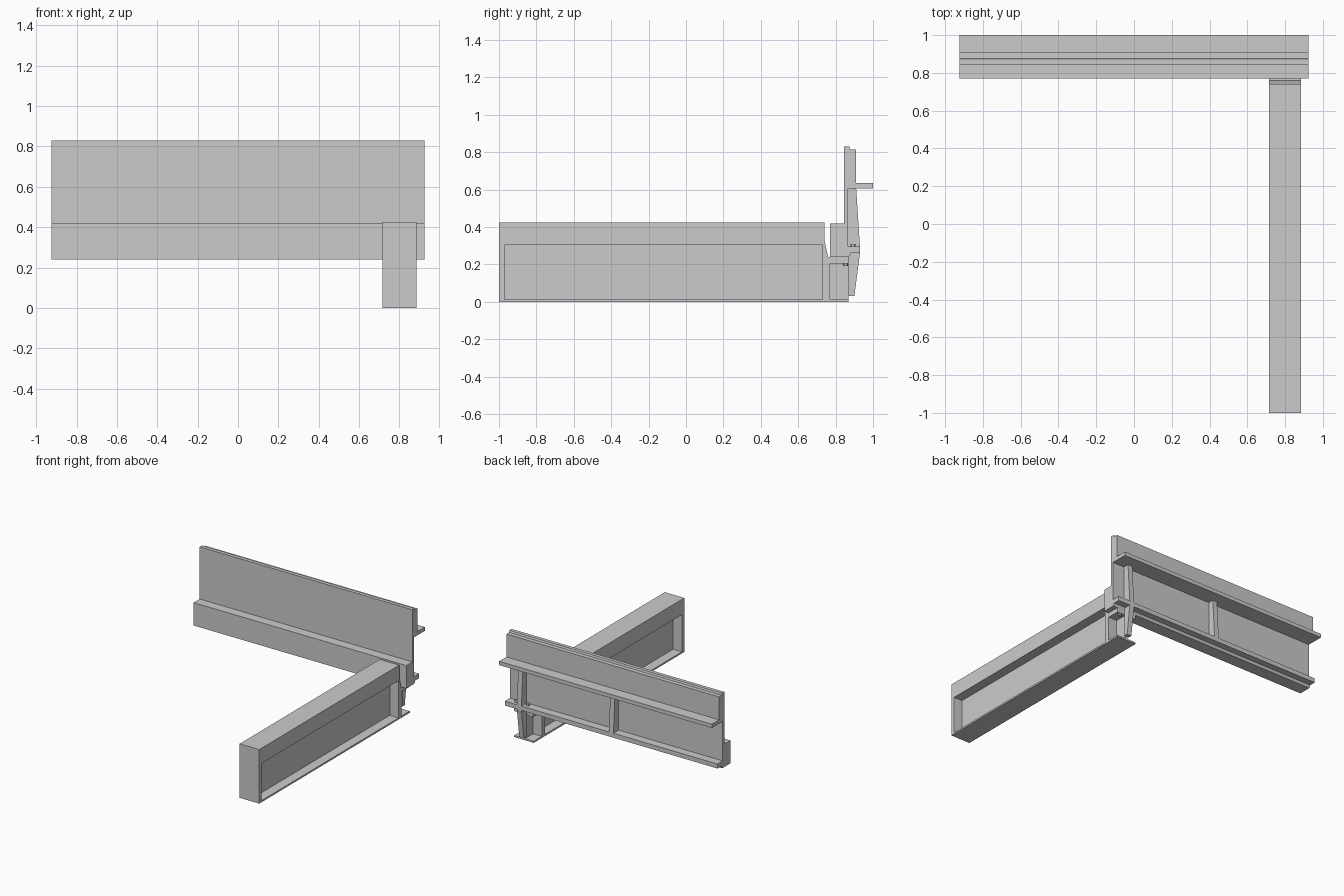
import bpy, bmesh
from mathutils import Vector

if "Cube" in bpy.data.objects:
    bpy.data.objects.remove(bpy.data.objects["Cube"])

CX = 0.80  # centre line of the cross beam


def prism(name, profile, x0, x1):
    """Extrude a (y, z) outline along x."""
    bm = bmesh.new()
    face = bm.faces.new([bm.verts.new((x0, y, z)) for y, z in profile])
    ext = bmesh.ops.extrude_face_region(bm, geom=[face])
    verts = [g for g in ext["geom"] if isinstance(g, bmesh.types.BMVert)]
    bmesh.ops.translate(bm, verts=verts, vec=Vector((x1 - x0, 0, 0)))
    bmesh.ops.recalc_face_normals(bm, faces=bm.faces)
    me = bpy.data.meshes.new(name)
    bm.to_mesh(me)
    bm.free()
    ob = bpy.data.objects.new(name, me)
    bpy.context.collection.objects.link(ob)
    return ob


def rect(y0, y1, z0, z1):
    return [(y0, z0), (y1, z0), (y1, z1), (y0, z1)]


def bolt(name, x, y, z):
    bpy.ops.mesh.primitive_cylinder_add(vertices=6, radius=0.014, depth=0.015,
                                        location=(x, y, z))
    bpy.context.object.name = name


# Long edge girder with parapet, upper ledge and lower flange
prism("edge_girder", [
    (0.77, 0.24), (0.87, 0.24), (0.88, 0.26), (0.93, 0.26), (0.93, 0.295),
    (0.865, 0.295), (0.865, 0.605), (1.0, 0.605), (1.0, 0.635), (0.91, 0.635),
    (0.91, 0.815), (0.877, 0.815), (0.873, 0.83), (0.845, 0.83),
    (0.845, 0.42), (0.77, 0.42)], -0.925, 0.925)

# Tapered stiffeners on the girder's rear face
rib = [(0.865, 0.295), (0.93, 0.295), (0.91, 0.605), (0.865, 0.605)]
for name, x in (("middle_stiffener", 0.0), ("end_stiffener", CX)):
    prism(name, rib, x - 0.02, x + 0.02)

# Cross beam: solid outline, then side pockets leave a thin web
beam = prism("cross_beam", [
    (-1, 0), (0.87, 0), (0.87, 0.24), (0.76, 0.24), (0.74, 0.33),
    (0.74, 0.425), (-1, 0.425)], CX - 0.085, CX + 0.085)
pockets = [rect(-0.97, 0.73, 0.013, 0.305), rect(0.77, 0.9, 0.013, 0.205)]
for side in (-1, 1):
    for i, outline in enumerate(pockets):
        a, b = sorted((CX + side * 0.009, CX + side * 0.12))
        cutter = prism(f"pocket_cutter_{i}", outline, a, b)
        mod = beam.modifiers.new("pocket", 'BOOLEAN')
        mod.object = cutter
        mod.operation = 'DIFFERENCE'
        mod.solver = 'EXACT'
        cutter.hide_render = True
        cutter.hide_set(True)

# Tapered bracket under the girder flange
prism("lower_bracket", [(0.87, 0.03), (0.90, 0.03), (0.93, 0.26), (0.88, 0.26),
                        (0.87, 0.24)], CX - 0.02, CX + 0.02)

# Bolt heads above the flange and below the seat
for side in (-1, 1):
    bolt("flange_bolt", CX + side * 0.05, 0.893, 0.302)
    bolt("seat_bolt", CX + side * 0.05, 0.853, 0.198)
